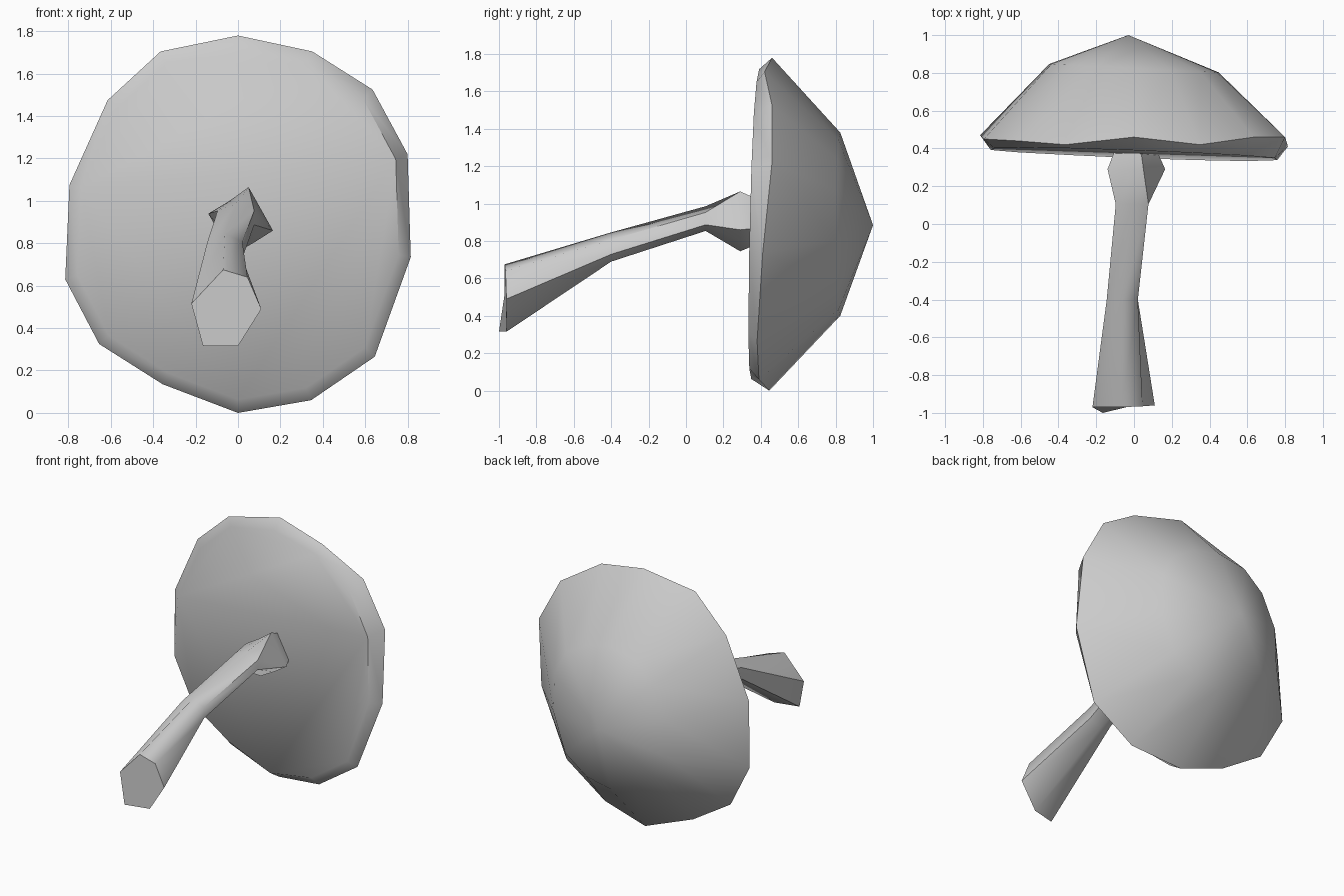
import bpy, bmesh
from math import sin, cos, radians
from mathutils import Vector

default_cube = bpy.data.objects.get("Cube")
if default_cube:
    bpy.data.objects.remove(default_cube, do_unlink=True)

grey = bpy.data.materials.new("plain grey")
grey.use_nodes = True
colour = (0.6, 0.6, 0.6, 1)
grey.diffuse_color = colour
grey.node_tree.nodes["Principled BSDF"].inputs["Base Color"].default_value = colour


def loft(name, rings, apex=None, sharp_angle=60):
    """Skin a list of rings, closing the start flat and the end flat or to an apex."""
    bm = bmesh.new()
    loops = [[bm.verts.new(point) for point in ring] for ring in rings]
    count = len(loops[0])
    for first, second in zip(loops, loops[1:]):
        for i in range(count):
            j = (i + 1) % count
            bm.faces.new((first[i], first[j], second[j], second[i]))
    bm.faces.new(loops[0])
    last = loops[-1]
    if apex:
        tip = bm.verts.new(apex)
        for i in range(count):
            bm.faces.new((last[i], last[(i + 1) % count], tip))
    else:
        bm.faces.new(last)
    bmesh.ops.recalc_face_normals(bm, faces=bm.faces)
    mesh = bpy.data.meshes.new(name)
    bm.to_mesh(mesh)
    bm.free()
    mesh.materials.append(grey)
    obj = bpy.data.objects.new(name, mesh)
    bpy.context.collection.objects.link(obj)
    bpy.ops.object.select_all(action='DESELECT')
    obj.select_set(True)
    bpy.context.view_layer.objects.active = obj
    bpy.ops.object.shade_smooth_by_angle(angle=radians(sharp_angle))
    return obj


def scaled_ring(ring, scale, centre_z, depth):
    """Shrink a ring about the cap axis and lay it on a tilted plane."""
    result = []
    for x, y, z in ring:
        px, pz = x * scale, centre_z + (z - centre_z) * scale
        result.append(Vector((px, depth(px, pz), pz)))
    return result


def oval_ring(y, x, z, half_width, half_height):
    """Six-sided stem cross-section, clockwise from the top."""
    angles = [radians(60 * i) for i in range(6)]
    return [(x + half_width * sin(a), y, z + half_height * cos(a)) for a in angles]


# Cap: uneven rim, clockwise from the top
rim = [
    (0, .46, 1.78), (.35, .42, 1.705), (.635, .46, 1.525), (.8, .46, 1.22),
    (.815, .41, .735), (.645, .38, .265), (.345, .39, .06), (0, .445, 0),
    (-.355, .43, .135), (-.655, .45, .325), (-.815, .47, .63),
    (-.795, .45, 1.075), (-.615, .44, 1.475), (-.365, .42, 1.705),
]
lip = scaled_ring(rim, .93, .89, lambda x, z: .37 - .037 * x + .025 * (z - .9))
crown = scaled_ring(rim, .55, .89, lambda x, z: .825 - .05 * x)
loft("mushroom_cap", [lip, rim, crown], apex=(-.03, 1, .885))

# Stem: flared cut foot, slim middle, and a skewed collar under the cap
foot = [(-.07, -.97, .675), (.045, -.965, .64), (.11, -.96, .49),
        (0, -.96, .315), (-.165, -1, .315), (-.22, -.97, .515)]
collar = [(-.04, .29, 1), (.05, .29, 1.065), (.165, .29, .86),
          (.07, .29, .8), (-.03, .29, .745), (-.14, .29, .94)]
collar_top = scaled_ring(collar, .7, .9, lambda x, z: .4)
loft("mushroom_stem", [
    foot,
    oval_ring(-.4, -.062, .768, .095, .078),
    oval_ring(.105, -.01, .92, .1, .066),
    collar,
    collar_top,
])
